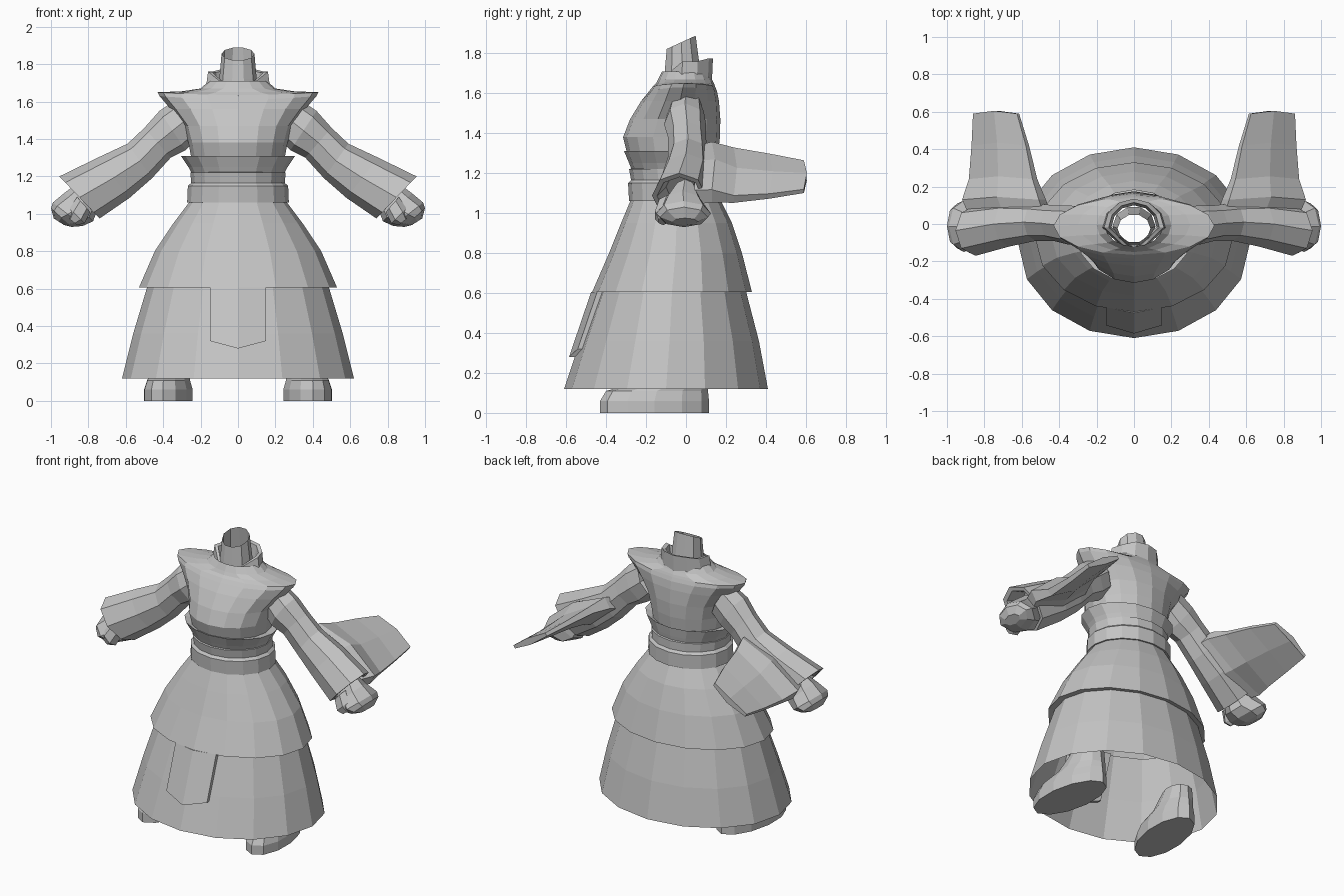
import bpy, bmesh, math
from mathutils import Vector

cloth = bpy.data.materials.new("plain_grey")
cloth.diffuse_color = (0.55, 0.55, 0.55, 1)


def loft(name, rings, caps=(False, False), mirror=False):
    """Skin a list of equal-length closed rings into one flat-shaded part."""
    bm = bmesh.new()
    vs = [[bm.verts.new(p) for p in r] for r in rings]
    n = len(vs[0])
    for a, b in zip(vs, vs[1:]):
        for i in range(n):
            j = (i + 1) % n
            bm.faces.new((a[i], a[j], b[j], b[i]))
    if caps[0]:
        bm.faces.new(vs[0][::-1])
    if caps[1]:
        bm.faces.new(vs[-1])
    bmesh.ops.recalc_face_normals(bm, faces=bm.faces)
    me = bpy.data.meshes.new(name)
    bm.to_mesh(me)
    bm.free()
    me.materials.append(cloth)
    ob = bpy.data.objects.new(name, me)
    bpy.context.collection.objects.link(ob)
    if mirror:
        ob.modifiers.new("mirror", 'MIRROR')
    return ob


def ring(z, rx, yf, yb, drop=0.0, n=16, tilt=0.0):
    """Level oval; drop lowers front and back, tilt raises the back."""
    cy, ry = (yf + yb) / 2, (yb - yf) / 2
    out = []
    for i in range(n):
        a = 2 * math.pi * i / n
        s = math.sin(a)
        out.append(Vector((rx * math.cos(a), cy + ry * s, z - drop * s * s + tilt * s)))
    return out


def cuff_ring(top, bot, yf, yb, n=8):
    """Oval spanning two (x, z) points, with its own depth in y."""
    t, b = Vector((top[0], 0, top[1])), Vector((bot[0], 0, bot[1]))
    c, h = (t + b) / 2, (t - b) / 2
    cy, ry = (yf + yb) / 2, (yb - yf) / 2
    return [c + h * math.cos(2 * math.pi * i / n)
            + Vector((0, cy + ry * math.sin(2 * math.pi * i / n), 0)) for i in range(n)]


# two-tier skirt, open below
loft("skirt", [
    ring(0.12, 0.62, -0.61, 0.41),
    ring(0.36, 0.56, -0.53, 0.365),
    ring(0.61, 0.485, -0.44, 0.30),
    ring(0.605, 0.53, -0.47, 0.33),
    ring(0.80, 0.445, -0.385, 0.28),
    ring(0.95, 0.345, -0.325, 0.23),
    ring(1.07, 0.255, -0.275, 0.17),
])

# pointed front panel lying on the lower tier
rows = []
for zc, zs in ((0.605, 0.605), (0.45, 0.45), (0.28, 0.32)):
    def py(z):
        return -0.475 - (0.605 - z) * 0.34
    f = [Vector((-0.15, py(zs) + 0.03, zs)), Vector((0, py(zc), zc)), Vector((0.15, py(zs) + 0.03, zs))]
    rows.append(f + [p + Vector((0, 0.05, 0)) for p in reversed(f)])
loft("front_panel", rows, (True, True))

# belt of two bands
loft("belt", [
    ring(1.06, 0.25, -0.27, 0.165),
    ring(1.06, 0.272, -0.285, 0.185),
    ring(1.15, 0.268, -0.29, 0.185),
    ring(1.165, 0.25, -0.275, 0.17),
    ring(1.22, 0.255, -0.285, 0.17),
    ring(1.225, 0.235, -0.265, 0.155),
])

# flared sash above the belt
loft("sash", [
    ring(1.20, 0.24, -0.265, 0.155),
    ring(1.25, 0.265, -0.285, 0.165),
    ring(1.31, 0.305, -0.31, 0.175),
    ring(1.30, 0.25, -0.28, 0.16),
])

# jacket body flaring out to the pointed shoulders
loft("jacket", [
    ring(1.22, 0.235, -0.265, 0.155),
    ring(1.30, 0.25, -0.295, 0.16),
    ring(1.38, 0.265, -0.315, 0.17),
    ring(1.47, 0.29, -0.28, 0.172),
    ring(1.56, 0.36, -0.225, 0.165),
    ring(1.63, 0.42, -0.185, 0.155, 0.02),
    ring(1.65, 0.43, -0.165, 0.145, 0.015),
    ring(1.655, 0.30, -0.15, 0.14, 0.005),
    ring(1.67, 0.20, -0.14, 0.13),
    ring(1.71, 0.155, -0.12, 0.11),
])

# collar, high behind and dipping to a V in front
collar = []
for z, rx, yf, yb, zf in ((1.65, 0.175, -0.175, 0.13, 1.60), (1.76, 0.16, -0.17, 0.135, 1.63),
                          (1.755, 0.135, -0.15, 0.115, 1.63), (1.66, 0.12, -0.13, 0.10, 1.60)):
    r = ring(z, rx, yf, yb, n=12)
    for p in r:
        if p.y < (yf + yb) / 2 - 0.01:
            k = abs(p.x) / rx
            p.z = zf + (z - zf) * k
            p.y = yf * (1 - k) + (yf + yb) / 2 * k
        elif p.y > yb - 0.04:
            p.z += 0.015
    collar.append(r)
loft("collar", collar)

# hollow neck
loft("neck", [
    ring(1.60, 0.115, -0.12, 0.095, n=10),
    ring(1.72, 0.10, -0.11, 0.075, n=10),
    ring(1.855, 0.088, -0.10, 0.052, n=10, tilt=0.035),
])

# sleeves widening to open cuffs
loft("sleeves", [
    cuff_ring((0.33, 1.61), (0.22, 1.40), -0.09, 0.09),
    cuff_ring((0.42, 1.55), (0.28, 1.34), -0.11, 0.10),
    cuff_ring((0.50, 1.46), (0.36, 1.30), -0.09, 0.10),
    cuff_ring((0.59, 1.375), (0.46, 1.19), -0.09, 0.11),
    cuff_ring((0.75, 1.30), (0.58, 1.085), -0.12, 0.12),
    cuff_ring((0.955, 1.20), (0.74, 0.975), -0.17, 0.10),
    cuff_ring((0.935, 1.18), (0.755, 0.99), -0.145, 0.08),
    cuff_ring((0.84, 1.20), (0.70, 1.06), -0.10, 0.06),
], (False, True), mirror=True)

# broad sleeve drapes trailing behind the forearms
drape = []
for y, (xi, zi), (xo, zo), t in (
        (0.04, (0.46, 1.30), (0.86, 1.08), 0.08),
        (0.13, (0.49, 1.325), (0.90, 1.085), 0.075),
        (0.24, (0.53, 1.31), (0.87, 1.07), 0.045),
        (0.42, (0.57, 1.285), (0.86, 1.085), 0.03),
        (0.59, (0.62, 1.255), (0.855, 1.11), 0.022)):
    a, b = Vector((xi, y, zi)), Vector((xo, y, zo))
    d = (b - a).normalized()
    up = Vector((-d.z, 0, d.x)) * t
    m = (a + b) / 2 + Vector((0, 0.015, 0))
    drape.append([a + up * 0.5, m + up, b + up * 0.5, b - up * 0.5, m - up, a - up * 0.5])
loft("sleeve_drapes", drape, (True, True), mirror=True)

# closed fists
loft("fists", [
    cuff_ring((0.85, 1.17), (0.74, 1.05), -0.06, 0.05),
    cuff_ring((0.93, 1.11), (0.775, 0.96), -0.12, 0.09),
    cuff_ring((0.99, 1.06), (0.83, 0.935), -0.15, 0.125),
    cuff_ring((1.00, 1.03), (0.89, 0.93), -0.13, 0.11),
    cuff_ring((0.985, 0.975), (0.93, 0.94), -0.07, 0.06),
], (True, True), mirror=True)

# thumbs resting on the front of the fists
loft("thumbs", [
    cuff_ring((0.86, 1.09), (0.79, 1.01), -0.14, -0.05, 6),
    cuff_ring((0.90, 1.03), (0.82, 0.95), -0.16, -0.08, 6),
    cuff_ring((0.91, 0.98), (0.86, 0.94), -0.14, -0.09, 6),
], (True, True), mirror=True)

# boots with toes turned out and short shafts under the skirt
boot = []
for z, rx, yf, yb in ((0, 0.125, -0.43, 0.115), (0.06, 0.125, -0.43, 0.115),
                      (0.11, 0.11, -0.40, 0.11), (0.15, 0.10, -0.24, 0.105),
                      (0.24, 0.085, -0.13, 0.095)):
    r = ring(z, rx, yf, yb, n=12)
    for p in r:
        p.x = p.x * 1.04 + 0.355 - 0.11 * p.y
    boot.append(r)
loft("boots", boot, (True, True), mirror=True)
